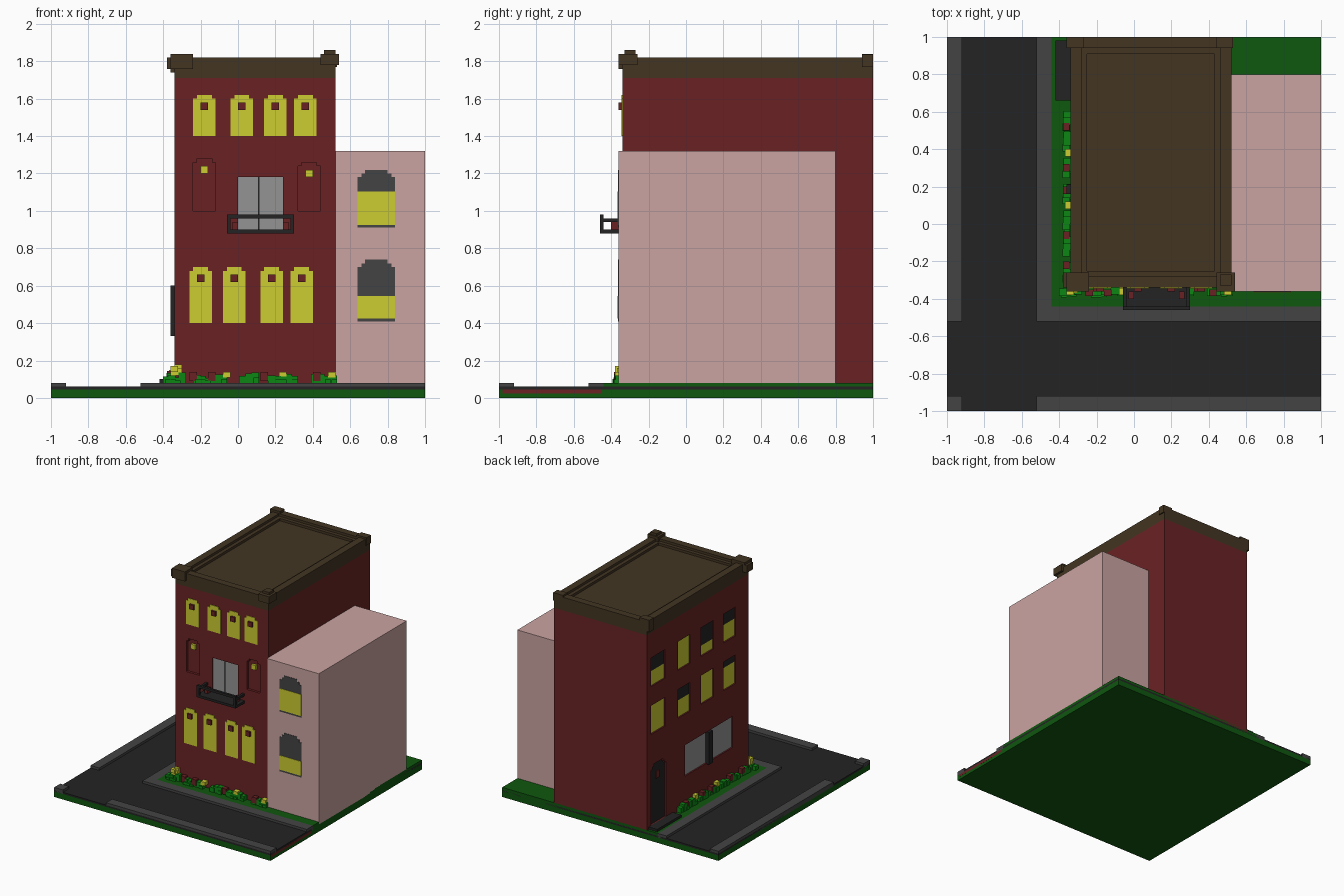
import bpy, bmesh, random
from mathutils import Vector

cube = bpy.data.objects.get("Cube")
if cube:
    bpy.data.objects.remove(cube, do_unlink=True)
random.seed(4)


def material(name, rgb):
    lin = [(c / 255 / 12.92 if c < 10 else ((c / 255 + 0.055) / 1.055) ** 2.4) for c in rgb]
    m = bpy.data.materials.new(name)
    m.use_nodes = True
    m.diffuse_color = (*lin, 1)
    m.node_tree.nodes["Principled BSDF"].inputs["Base Color"].default_value = (*lin, 1)
    return m


RED = material("brick red", (106, 34, 36))
GREEN = material("lawn green", (15, 87, 15))
LEAF = material("leaf green", (12, 135, 20))
PINK = material("pale pink", (202, 164, 162))
BROWN = material("dark brown", (67, 53, 34))
BLACK = material("charcoal", (35, 35, 36))
GREY = material("dark grey", (68, 68, 68))
YELLOW = material("window yellow", (204, 204, 50))
GLASS = material("glass grey", (148, 148, 148))


def finish(name, bm, mats):
    bmesh.ops.recalc_face_normals(bm, faces=bm.faces)
    me = bpy.data.meshes.new(name)
    bm.to_mesh(me)
    bm.free()
    for m in mats:
        me.materials.append(m)
    ob = bpy.data.objects.new(name, me)
    bpy.context.collection.objects.link(ob)
    return ob


def add_box(bm, x0, x1, y0, y1, z0, z1, index=0):
    v = bmesh.ops.create_cube(bm, size=1)["verts"]
    bmesh.ops.scale(bm, vec=(x1 - x0, y1 - y0, z1 - z0), verts=v)
    bmesh.ops.translate(bm, vec=((x0 + x1) / 2, (y0 + y1) / 2, (z0 + z1) / 2), verts=v)
    for f in {f for w in v for f in w.link_faces}:
        f.material_index = index


def boxes(name, mat, *dims):
    bm = bmesh.new()
    for d in dims:
        add_box(bm, *d)
    return finish(name, bm, [mat])


def arch(u0, u1, z0, z1, steps=0):
    """Rectangle whose top corners are cut in small square steps."""
    s = 0.02
    right = [(u1, z0)]
    for i in range(steps):
        right += [(u1 - i * s, z1 - (steps - i) * s), (u1 - (i + 1) * s, z1 - (steps - i) * s)]
    right.append((u1 - steps * s, z1))
    return right + [(u0 + u1 - u, z) for u, z in reversed(right)]


def add_prism(bm, pts, side, a, b):
    """Outline on the front (x, z) or left-hand street wall (y, z), pulled from depth a to b."""
    place = (lambda u, z, d: (u, d, z)) if side == "front" else (lambda u, z, d: (d, u, z))
    f = bm.faces.new([bm.verts.new(place(u, z, a)) for u, z in pts])
    new = bmesh.ops.extrude_face_region(bm, geom=[f])["geom"]
    off = Vector(place(0, 0, b - a))
    bmesh.ops.translate(bm, vec=off, verts=[g for g in new if isinstance(g, bmesh.types.BMVert)])


def prisms(name, mat, side, a, b, outlines):
    bm = bmesh.new()
    for o in outlines:
        add_prism(bm, o, side, a, b)
    return finish(name, bm, [mat])


# Ground, road, pavements and lawn
boxes("ground", GREEN, (-1, 1, -1, 1, 0, 0.045))
boxes("road", BLACK, (-1, 1, -1, 1, 0.045, 0.06))
boxes("outer_pavement", GREY, (-1, -0.92, -0.52, 1, 0.045, 0.08), (-1, -0.92, -1, -0.92, 0.045, 0.08),
      (-0.52, 1, -1, -0.92, 0.045, 0.08))
boxes("inner_pavement", GREY, (-0.52, -0.44, -0.52, 1, 0.045, 0.08), (-0.44, 1, -0.52, -0.44, 0.045, 0.08))
boxes("lawn", GREEN, (-0.44, 1, -0.44, 1, 0.04, 0.08))
boxes("edge_strip", RED, (0.99, 1.0005, -0.98, -0.45, 0.025, 0.045))

# Main house and its openings
FRONT, SIDE = -0.34, -0.34
house = boxes("house_walls", RED, (-0.34, 0.52, -0.34, 1, 0.06, 1.71))
blind = [arch(-0.24, -0.12, 1.0, 1.28, 1), arch(0.32, 0.44, 1.0, 1.26, 1)]
balcony_doors = [arch(0, 0.24, 0.9, 1.18)]
side_cols = [(0.76, 0.95), (0.43, 0.59), (0.12, 0.29), (-0.17, -0.01)]
side_windows = [(y0, y1, z, z + 0.24) for z in (0.86, 1.26) for y0, y1 in side_cols]
blind_top = [0.24, 0.14, 0.24, 0.18, 0.12, 0.24, 0.08, 0.14]      # height of the yellow part
shop = [(0.21, 0.5), (-0.13, 0.16)]
door = arch(0.75, 0.95, 0.1, 0.6, 2)

bm = bmesh.new()
for o in blind + balcony_doors:
    add_prism(bm, o, "front", FRONT - 0.02, FRONT + 0.02)
for w in side_windows:
    add_prism(bm, arch(*w), "left", SIDE - 0.02, SIDE + 0.02)
add_prism(bm, arch(-0.13, 0.5, 0.34, 0.6), "left", SIDE - 0.02, SIDE + 0.02)
add_prism(bm, door, "left", SIDE - 0.02, SIDE + 0.02)
cutter = finish("opening_cutter", bm, [RED])
cutter.hide_render = True
mod = house.modifiers.new("openings", "BOOLEAN")
mod.operation, mod.object, mod.solver = "DIFFERENCE", cutter, "EXACT"
bpy.context.view_layer.objects.active = house
bpy.ops.object.modifier_apply(modifier=mod.name)
bpy.data.objects.remove(cutter, do_unlink=True)

# Front windows with a small block in each
rows = [((-0.18, 0.02, 0.20, 0.36), 1.40, 1.62), ((-0.20, -0.02, 0.18, 0.34), 0.40, 0.70)]
panes, blocks = [], []
for xs, z0, z1 in rows:
    for x in xs:
        panes.append(arch(x - 0.06, x + 0.06, z0, z1, 1))
        blocks.append(arch(x - 0.02, x + 0.02, z1 - 0.08, z1 - 0.04))
prisms("front_windows", YELLOW, "front", FRONT - 0.004, FRONT + 0.002, panes)
prisms("window_blocks", RED, "front", FRONT - 0.02, FRONT, blocks)
prisms("blind_arch_lights", YELLOW, "front", FRONT, FRONT + 0.02,
       [arch(-0.2, -0.16, 1.2, 1.24), arch(0.36, 0.4, 1.18, 1.22)])

# Balcony and its doors
prisms("balcony_doors", GLASS, "front", FRONT + 0.012, FRONT + 0.02,
       [arch(0, 0.106, 0.9, 1.18), arch(0.114, 0.24, 0.9, 1.18)])
prisms("balcony_door_gap", BLACK, "front", FRONT + 0.015, FRONT + 0.02, [arch(0.106, 0.114, 0.9, 1.18)])
rail = [(-0.06, 0.3, -0.46, -0.34, 0.88, 0.9), (-0.06, 0.3, -0.46, -0.44, 0.96, 0.98)]
for x in (-0.06, 0.28):
    rail += [(x, x + 0.02, -0.46, -0.44, 0.9, 0.96), (x, x + 0.02, -0.44, -0.34, 0.94, 0.96)]
boxes("balcony", BLACK, *rail)
boxes("balcony_pots", RED, (-0.03, 0.0, -0.4, -0.36, 0.9, 0.94), (0.24, 0.27, -0.4, -0.36, 0.9, 0.94))

# Street-side windows: yellow below, dark above
lit = [arch(a, b, z, z + h) for (a, b, z, _), h in zip(side_windows, blind_top)]
dark = [arch(a, b, z + h, t) for (a, b, z, t), h in zip(side_windows, blind_top) if h < 0.23]
prisms("side_windows_lit", YELLOW, "left", SIDE + 0.012, SIDE + 0.02, lit)
prisms("side_windows_dark", BLACK, "left", SIDE + 0.012, SIDE + 0.02, dark)
prisms("shop_windows", GLASS, "left", SIDE + 0.012, SIDE + 0.02, [arch(a, b, 0.34, 0.6) for a, b in shop])
boxes("shop_window_post", BLACK, (SIDE - 0.02, SIDE + 0.02, 0.16, 0.21, 0.33, 0.6))
prisms("door", BLACK, "left", SIDE + 0.012, SIDE + 0.02, [door])
prisms("door_pane", RED, "left", SIDE + 0.006, SIDE + 0.012, [arch(0.83, 0.87, 0.46, 0.52)])
boxes("door_step", BLACK, (-0.42, -0.34, 0.66, 0.98, 0.08, 0.1))

# Roof with parapet, inner ledge and corner blocks
boxes("roof", BROWN, (-0.34, 0.52, -0.34, 1, 1.71, 1.78))


def ring(name, x0, x1, y0, y1, t, z0, z1):
    boxes(name, BROWN, (x0, x1, y0, y0 + t, z0, z1), (x0, x1, y1 - t, y1, z0, z1),
          (x0, x0 + t, y0 + t, y1 - t, z0, z1), (x1 - t, x1, y0 + t, y1 - t, z0, z1))


ring("parapet", -0.34, 0.52, -0.34, 1, 0.06, 1.78, 1.82)
ring("roof_ledge", -0.28, 0.46, -0.28, 0.94, 0.03, 1.78, 1.80)
boxes("roof_corner_blocks", BROWN,
      (-0.36, -0.24, -0.36, -0.26, 1.76, 1.84), (-0.38, -0.26, -0.34, -0.26, 1.76, 1.82),
      (0.44, 0.54, -0.36, -0.26, 1.78, 1.84), (0.46, 0.52, -0.33, -0.27, 1.84, 1.86),
      (-0.36, -0.27, 0.94, 1, 1.74, 1.84), (0.44, 0.53, 0.94, 1, 1.77, 1.835))

# Neighbouring house
boxes("neighbour_house", PINK, (0.52, 1, -0.36, 0.8, 0.06, 1.32))
for label, z0, z1, zy in (("upper", 0.91, 1.22, 1.105), ("lower", 0.41, 0.74, 0.545)):
    prisms("neighbour_window_" + label, GREY, "front", -0.363, -0.358, [arch(0.64, 0.84, z0, z1, 2)])
    prisms("neighbour_blind_" + label, YELLOW, "front", -0.366, -0.362, [arch(0.64, 0.84, z0 + 0.015, zy)])

# Flower beds: little blocks of leaves and blossom along both walls
bm = bmesh.new()


def bush(x, y, w, d, h):
    n = max(2, round(max(w, d) / 0.03))
    for i in range(n):
        cx = x + (i + 0.5 - n / 2) * w / n
        cy = y + (i + 0.5 - n / 2) * d / n
        top = h * random.uniform(0.45, 1)
        r = 0.02
        add_box(bm, cx - r, cx + r, cy - r, cy + r, 0.08, 0.08 + top)
        if random.random() < 0.5:
            add_box(bm, cx - 0.01, cx + 0.02, cy - 0.03, cy, 0.08, 0.08 + top * 0.5)


for x, w, h in ((-0.34, 0.11, 0.06), (-0.15, 0.17, 0.05), (0.06, 0.1, 0.06), (0.24, 0.15, 0.05), (0.46, 0.13, 0.05)):
    bush(x, -0.36, w, 0.01, h)
for y in (-0.26, -0.12, 0.02, 0.16, 0.3, 0.44, 0.55):
    bush(-0.36, y, 0.01, 0.1, 0.06)
for x in (-0.34, -0.06, 0.24, 0.5):
    z = 0.14 if x < -0.3 else 0.11
    add_box(bm, x - 0.02, x + 0.02, -0.38, -0.34, z, z + 0.03, 1)
add_box(bm, -0.36, -0.3, -0.37, -0.34, 0.12, 0.16, 1)
add_box(bm, -0.34, -0.3, -0.36, -0.34, 0.16, 0.18, 1)
for y in (0.1, 0.38):
    add_box(bm, -0.37, -0.34, y - 0.02, y + 0.02, 0.11, 0.15, 1)
for x in (-0.24, -0.14, 0.14, 0.42):
    add_box(bm, x - 0.02, x + 0.02, -0.385, -0.35, 0.09, 0.14, 2)
for y in (-0.22, -0.06, 0.18, 0.3, 0.52):
    add_box(bm, -0.38, -0.345, y - 0.02, y + 0.02, 0.1, 0.145, 2)
finish("flower_beds", bm, [LEAF, YELLOW, RED])
